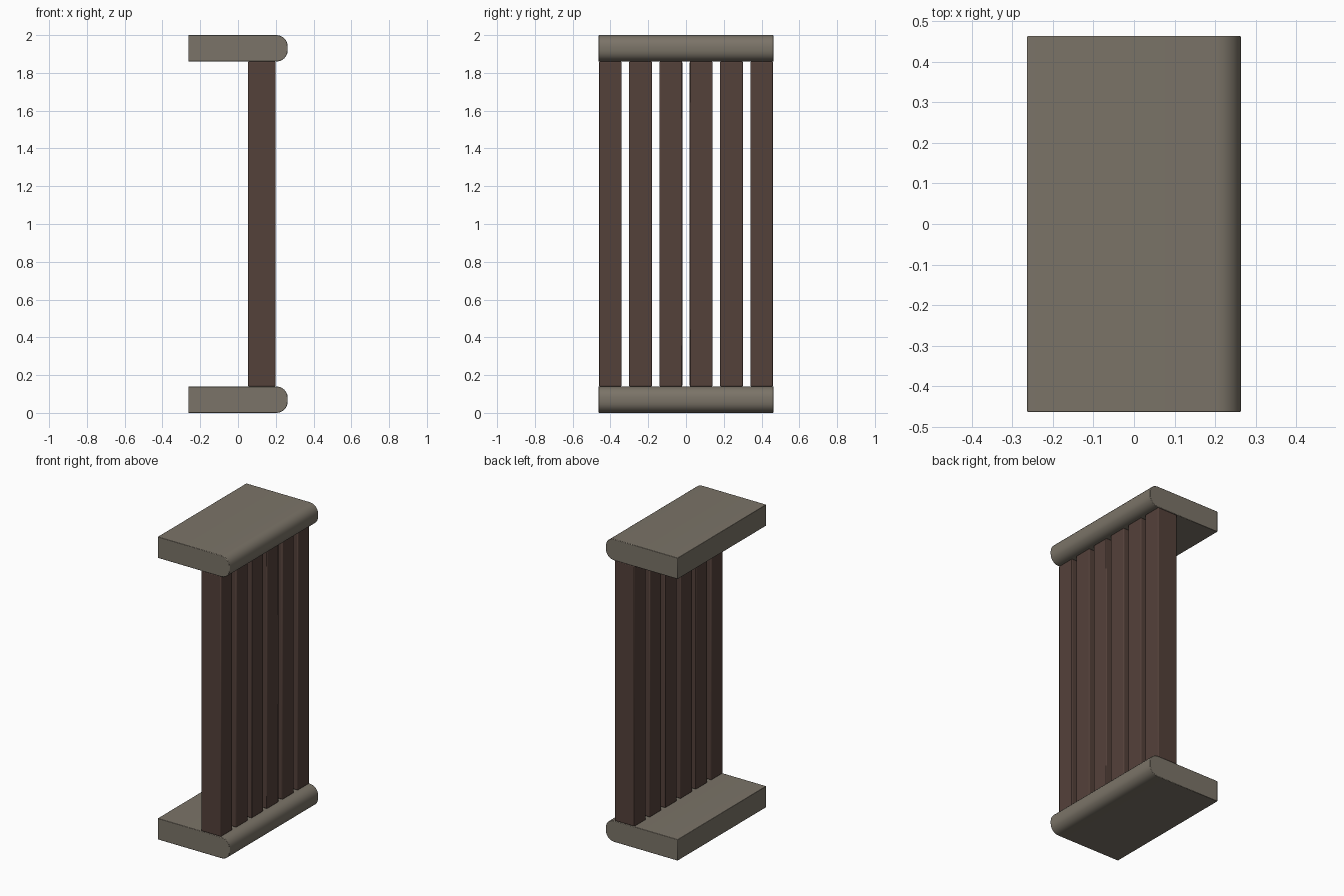
import bpy, bmesh, math

if "Cube" in bpy.data.objects:
    bpy.data.objects.remove(bpy.data.objects["Cube"])

def material(name, rgb):
    m = bpy.data.materials.new(name)
    m.diffuse_color = (*rgb, 1)
    m.use_nodes = True
    m.node_tree.nodes["Principled BSDF"].inputs["Base Color"].default_value = m.diffuse_color
    return m

stone = material("warm grey stone", (0.198, 0.174, 0.138))
wood = material("dark brown wood", (0.088, 0.052, 0.042))

def finish(bm, name, mat, bevel):
    bmesh.ops.recalc_face_normals(bm, faces=bm.faces)
    mesh = bpy.data.meshes.new(name)
    bm.to_mesh(mesh)
    bm.free()
    mesh.materials.append(mat)
    ob = bpy.data.objects.new(name, mesh)
    bpy.context.collection.objects.link(ob)
    # tiny softened edges
    b = ob.modifiers.new("soft edges", "BEVEL")
    b.width, b.segments = bevel, 2
    b.limit_method, b.angle_limit = "ANGLE", math.radians(40)
    bpy.ops.object.select_all(action="DESELECT")
    ob.select_set(True)
    bpy.context.view_layer.objects.active = ob
    bpy.ops.object.shade_smooth_by_angle(angle=math.radians(40))

# slab with a rounded nose on the +x side, extruded along y
def slab(name, z0, h=0.14, x=0.263, y=0.463, r=0.06, n=6):
    pts = [(-x, z0 + h), (-x, z0)]
    for cz, a0 in ((z0 + r, -90), (z0 + h - r, 0)):
        for i in range(n + 1):
            a = math.radians(a0 + 90 * i / n)
            pts.append((x - r + r * math.cos(a), cz + r * math.sin(a)))
    bm = bmesh.new()
    face = bm.faces.new([bm.verts.new((px, -y, pz)) for px, pz in pts])
    ext = bmesh.ops.extrude_face_region(bm, geom=[face])["geom"]
    bmesh.ops.translate(bm, vec=(0, 2 * y, 0),
                        verts=[v for v in ext if isinstance(v, bmesh.types.BMVert)])
    finish(bm, name, stone, 0.003)

slab("bottom_slab", 0)
slab("top_slab", 1.86)

# row of upright slats
for i in range(6):
    bm = bmesh.new()
    bmesh.ops.create_cube(bm, size=1)
    bmesh.ops.scale(bm, vec=(0.145, 0.121, 1.72), verts=bm.verts)
    bmesh.ops.translate(bm, vec=(0.126, (i - 2.5) * 0.1605, 1), verts=bm.verts)
    finish(bm, f"slat_{i + 1}", wood, 0.005)
